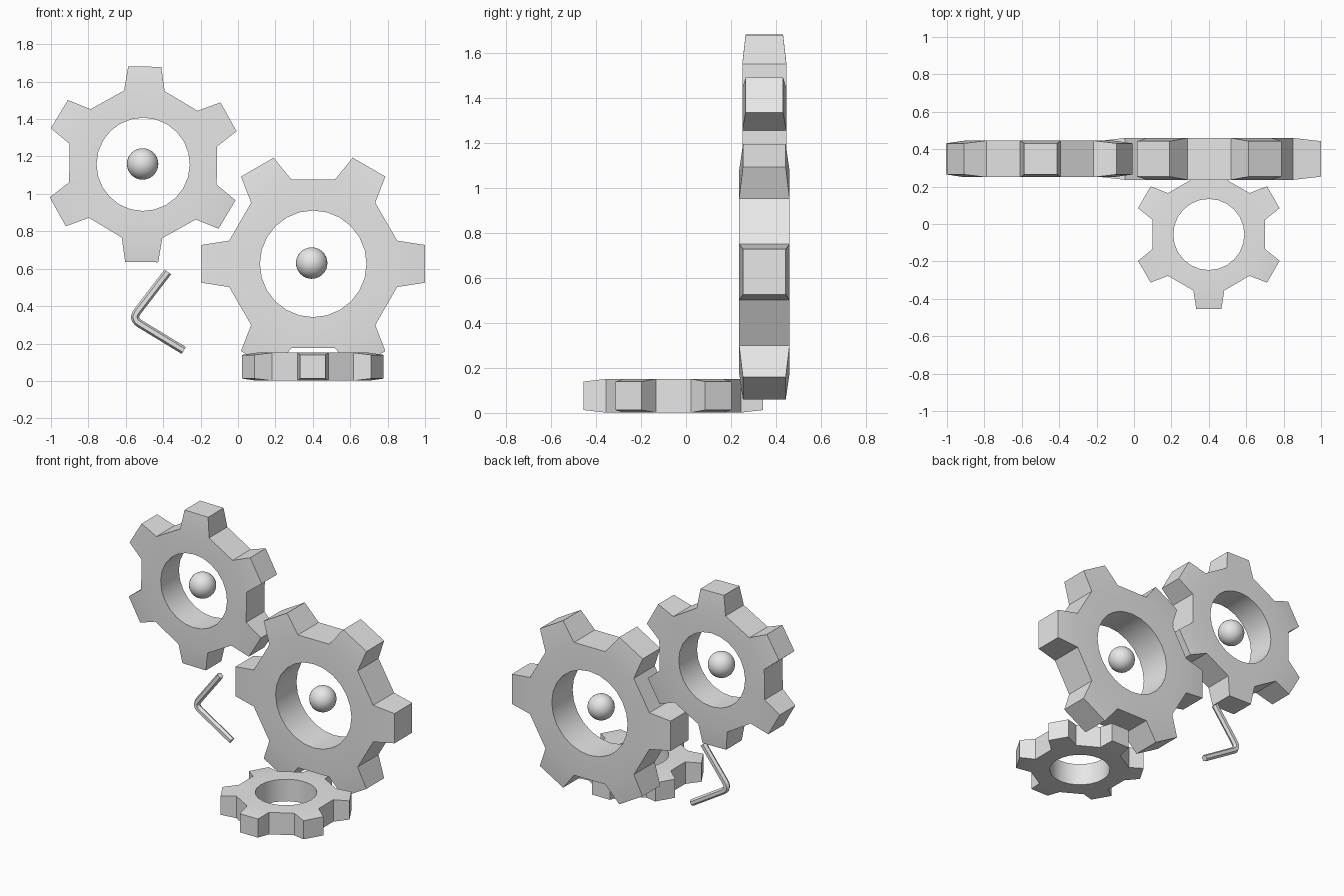
import bpy, bmesh, math
from mathutils import Vector, Matrix

if "Cube" in bpy.data.objects:
    bpy.data.objects.remove(bpy.data.objects["Cube"])

grey = bpy.data.materials.new("light_grey")
grey.diffuse_color = (0.8, 0.8, 0.8, 1)
grey.use_nodes = True
grey.node_tree.nodes["Principled BSDF"].inputs["Base Color"].default_value = grey.diffuse_color


def finish(name, bm, matrix, angle=30):
    """Turn a bmesh into a smooth-by-angle object."""
    bmesh.ops.recalc_face_normals(bm, faces=bm.faces)
    me = bpy.data.meshes.new(name)
    bm.to_mesh(me)
    bm.free()
    me.materials.append(grey)
    ob = bpy.data.objects.new(name, me)
    bpy.context.collection.objects.link(ob)
    ob.matrix_world = matrix
    bpy.ops.object.select_all(action='DESELECT')
    ob.select_set(True)
    bpy.context.view_layer.objects.active = ob
    bpy.ops.object.shade_smooth_by_angle(angle=math.radians(angle))
    return ob


def gear(name, loc, scale, turn, upright):
    """Six-tooth ring gear; teeth get thinner towards their tips."""
    teeth, hole_r, body_h, tip_h = 6, 0.285, 0.112, 0.095
    root, tip = (0.449, 0.124), (0.597, 0.101)
    bm = bmesh.new()
    sides = []
    for s in (1, -1):
        hole = [bm.verts.new((hole_r * math.cos(a), hole_r * math.sin(a), s * body_h))
                for a in (math.radians(15 * i) for i in range(24))]
        outline = []
        for k in range(teeth):
            rot = Matrix.Rotation(k * math.tau / teeth, 3, 'Z')
            for (x, y), h in (((root[0], -root[1]), body_h), ((tip[0], -tip[1]), tip_h),
                              (tip, tip_h), (root, body_h)):
                outline.append(bm.verts.new(rot @ Vector((x, y, s * h))))
        for k in range(teeth):
            r0, t0, t1, r1 = outline[4 * k:4 * k + 4]
            nxt = outline[(4 * k + 4) % 24]
            h = [hole[(4 * k + i) % 24] for i in range(-1, 4)]
            bm.faces.new((r0, t0, t1, r1))                   # tooth
            bm.faces.new((h[0], r0, r1, h[2], h[1]))         # body under tooth
            bm.faces.new((h[2], r1, nxt, h[4], h[3]))        # body at valley
        sides.append((hole, outline))
    # Inner and outer walls
    for a, b in zip(*sides):
        for i in range(24):
            j = (i + 1) % 24
            bm.faces.new((a[i], a[j], b[j], b[i]))
    m = Matrix.Translation(loc)
    if upright:
        m = m @ Matrix.Rotation(math.pi / 2, 4, 'X')
    m = m @ Matrix.Rotation(math.radians(turn), 4, 'Z') @ Matrix.Scale(scale, 4)
    return finish(name, bm, m)


def ball(name, loc, r):
    bm = bmesh.new()
    bmesh.ops.create_uvsphere(bm, u_segments=32, v_segments=16, radius=r)
    finish(name, bm, Matrix.Translation(loc))


def hex_key(name, a, corner, b, y, r, bend):
    """Hexagonal bar swept along two arms with a rounded corner."""
    a, c, b = Vector(a), Vector(corner), Vector(b)
    p, q = c + (a - c).normalized() * bend, c + (b - c).normalized() * bend
    path = [a] + [p.lerp(c, t).lerp(c.lerp(q, t), t) for t in (i / 6 for i in range(7))] + [b]
    bm = bmesh.new()
    rings = []
    for i, pt in enumerate(path):
        d = (path[min(i + 1, len(path) - 1)] - path[max(i - 1, 0)]).normalized()
        if i in (1, len(path) - 2):      # keep the straight arms even
            d = (c - a).normalized() if i == 1 else (b - c).normalized()
        n = Vector((-d.y, d.x))
        ring = []
        for k in range(6):
            t = k * math.pi / 3
            o = pt + n * r * math.cos(t)
            ring.append(bm.verts.new((o.x, y + r * math.sin(t), o.y)))
        rings.append(ring)
    for r0, r1 in zip(rings, rings[1:]):
        for k in range(6):
            bm.faces.new((r0[k], r0[(k + 1) % 6], r1[(k + 1) % 6], r1[k]))
    bm.faces.new(rings[0])
    bm.faces.new(rings[-1])
    finish(name, bm, Matrix.Identity(4))


PLANE_Y = 0.348

# Gears
gear("large_gear", (0.402, PLANE_Y, 0.626), 1.0, 0, True)
gear("medium_gear", (-0.507, PLANE_Y, 1.158), 0.875, 29.1, True)
gear("small_flat_gear", (0.40, -0.056, 0.076), 0.667, 30, False)

# Hub balls floating in the upright gears
ball("large_gear_ball", (0.394, PLANE_Y, 0.63), 0.084)
ball("medium_gear_ball", (-0.51, PLANE_Y, 1.16), 0.084)

# Hex key
hex_key("hex_key", (-0.375, 0.583), (-0.568, 0.332), (-0.29, 0.163), PLANE_Y, 0.0215, 0.05)
